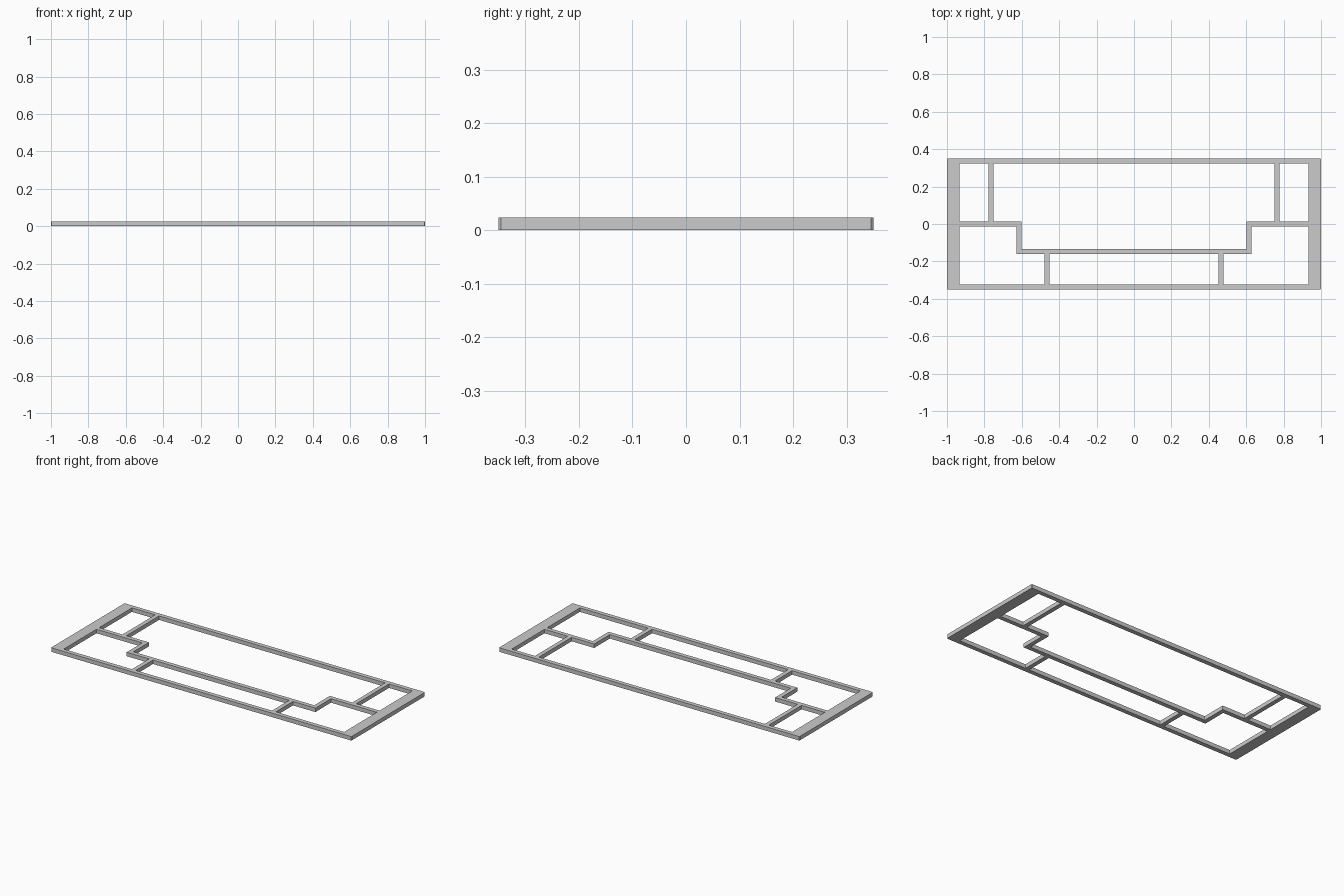
import bpy
import bmesh

cube = bpy.data.objects.get("Cube")
if cube:
    bpy.data.objects.remove(cube, do_unlink=True)

# Overall dimensions
HALF_X, HALF_Y, THICK = 1.0, 0.35, 0.024
CHAMFER = 0.004
SIDE, EDGE = 0.933, 0.324          # inner faces of the end and long rails
BAR = 0.013                        # half width of the inner bars
POST_X, STEP_X, FOOT_X = 0.765, 0.615, 0.466
STEP_Y = -0.148


def rect(x0, x1, y0, y1):
    return [(x0, y0), (x1, y0), (x1, y1), (x0, y1)]


def flip(points):
    return [(-x, y) for x, y in points]


def symmetric(half):
    """Close a right-hand path with its mirror image."""
    return half + flip(half)[::-1]


# Outer outline with slightly clipped corners
outline = symmetric([
    (HALF_X - CHAMFER, -HALF_Y), (HALF_X, -HALF_Y + CHAMFER),
    (HALF_X, HALF_Y - CHAMFER), (HALF_X - CHAMFER, HALF_Y),
])

# Openings between the bars
back_corner = rect(POST_X + BAR, SIDE, BAR, EDGE)
front_corner = [
    (SIDE, -BAR), (STEP_X + BAR, -BAR),
    (STEP_X + BAR, STEP_Y - BAR), (FOOT_X + BAR, STEP_Y - BAR),
    (FOOT_X + BAR, -EDGE), (SIDE, -EDGE),
]
centre = symmetric([
    (STEP_X - BAR, STEP_Y + BAR), (STEP_X - BAR, BAR),
    (POST_X - BAR, BAR), (POST_X - BAR, EDGE),
])
front_centre = rect(BAR - FOOT_X, FOOT_X - BAR, -EDGE, STEP_Y - BAR)

loops = [outline, centre, front_centre]
for opening in (back_corner, front_corner):
    loops += [opening, flip(opening)]

# Fill the outline around its openings, then extrude it upward
bm = bmesh.new()
for loop in loops:
    verts = [bm.verts.new((x, y, 0)) for x, y in loop]
    for a, b in zip(verts, verts[1:] + verts[:1]):
        bm.edges.new((a, b))
bmesh.ops.triangle_fill(bm, edges=bm.edges[:], use_beauty=True, use_dissolve=False)
result = bmesh.ops.extrude_face_region(bm, geom=bm.faces[:], use_keep_orig=True)
top = [v for v in result["geom"] if isinstance(v, bmesh.types.BMVert)]
bmesh.ops.translate(bm, verts=top, vec=(0, 0, THICK))
bmesh.ops.recalc_face_normals(bm, faces=bm.faces[:])

mesh = bpy.data.meshes.new("divided_frame")
bm.to_mesh(mesh)
bm.free()
frame = bpy.data.objects.new("divided_frame", mesh)
bpy.context.collection.objects.link(frame)

# Plain grey finish
grey = bpy.data.materials.new("plain grey")
grey.use_nodes = True
colour = (0.6, 0.6, 0.6, 1)
grey.diffuse_color = colour
grey.node_tree.nodes["Principled BSDF"].inputs["Base Color"].default_value = colour
mesh.materials.append(grey)
